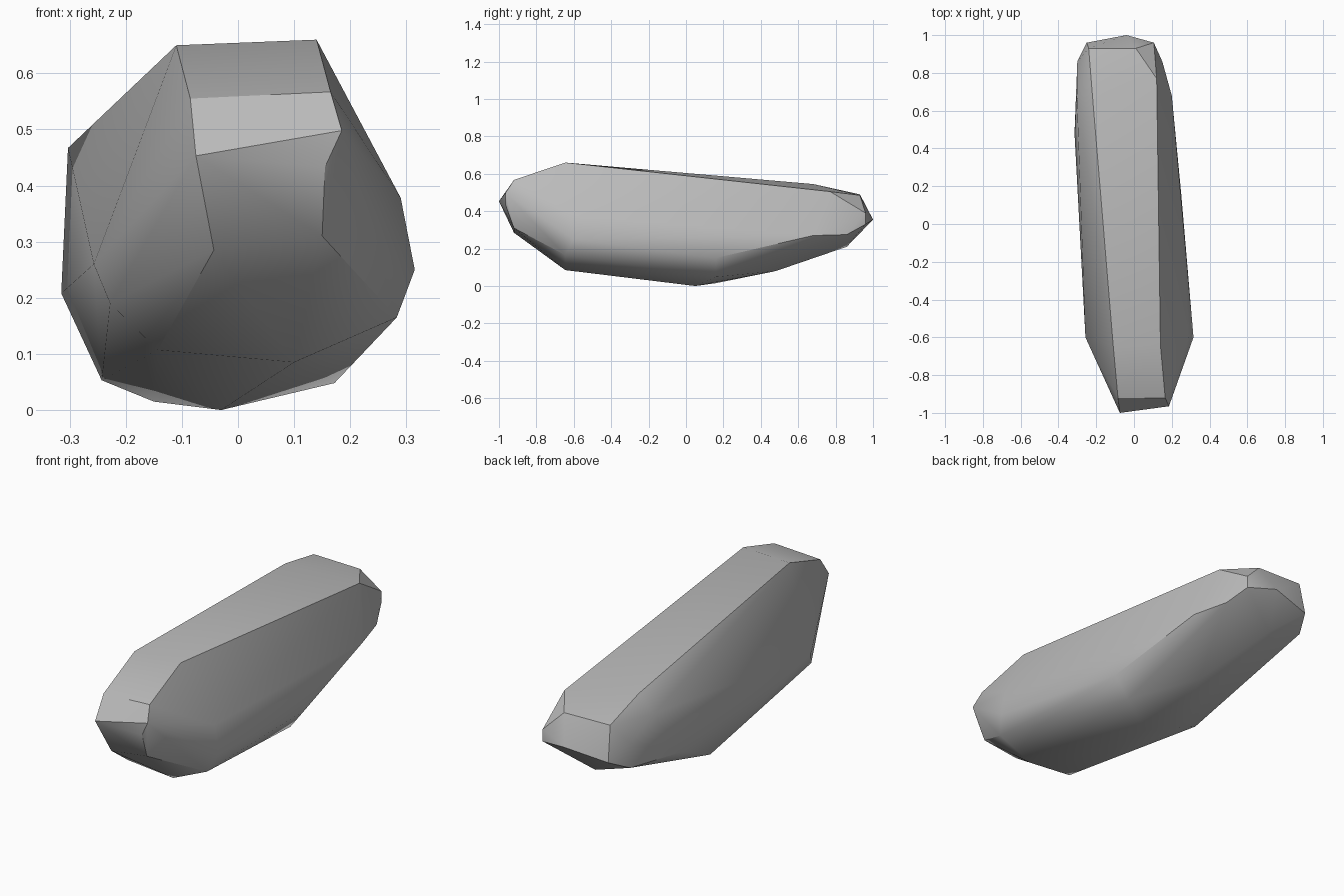
import bpy
import bmesh
import math

default_cube = bpy.data.objects.get("Cube")
if default_cube:
    bpy.data.objects.remove(default_cube, do_unlink=True)


def make_material(name, color):
    material = bpy.data.materials.new(name)
    material.use_nodes = True
    material.diffuse_color = color
    shader = next(n for n in material.node_tree.nodes if n.type == "BSDF_PRINCIPLED")
    shader.inputs["Base Color"].default_value = color
    return material


def wrap_sections(name, sections, material, sharp_angle):
    """Wrap a tight faceted skin around cross-sections given as depth: [(x, z), ...]."""
    bm = bmesh.new()
    for y, corners in sections.items():
        for x, z in corners:
            bm.verts.new((x, y, z))
    hull = bmesh.ops.convex_hull(bm, input=bm.verts[:])
    inner = {v for v in hull["geom_interior"] if isinstance(v, bmesh.types.BMVert)}
    bmesh.ops.delete(bm, geom=list(inner), context="VERTS")
    # Merge almost coplanar triangles into broad chipped facets
    bmesh.ops.dissolve_limit(bm, angle_limit=math.radians(2),
                             verts=bm.verts[:], edges=bm.edges[:])
    bmesh.ops.recalc_face_normals(bm, faces=bm.faces[:])
    mesh = bpy.data.meshes.new(name)
    bm.to_mesh(mesh)
    bm.free()
    mesh.materials.append(material)
    obj = bpy.data.objects.new(name, mesh)
    bpy.context.collection.objects.link(obj)
    bpy.ops.object.select_all(action="DESELECT")
    obj.select_set(True)
    bpy.context.view_layer.objects.active = obj
    bpy.ops.object.shade_smooth_by_angle(angle=math.radians(sharp_angle))
    return obj


stone_grey = make_material("stone grey", (0.5, 0.5, 0.5, 1))

# Blunt nose at the front, keel under the middle, low tapered tail at the back
nose = {
    -1: [(-.075, .453)],
    -.965: [(.155, .433), (.185, .498)],
    -.92: [(-.085, .555), (.165, .567), (-.043, .285), (.15, .31)],
}
shoulder = {
    -.645: [(-.11, .65), (.14, .66), (.283, .165), (-.143, .107), (.1, .085), (-.228, .19)],
    -.6: [(.315, .25), (.29, .378), (-.257, .26)],
}
keel = {
    .05: [(-.03, 0)],
    .16: [(-.243, .053), (-.15, .015), (.25, .15), (.172, .048)],
    .48: [(-.315, .208), (0, .08)],
}
tail = {
    .68: [(-.303, .467), (-.22, .545), (.2, .27)],
    .77: [(.12, .505)],
    .86: [(-.3, .39), (-.3, .27), (-.11, .21), (.15, .275)],
    .93: [(-.24, .49), (.01, .485)],
    .96: [(.105, .39), (-.25, .32), (.105, .33)],
    1: [(-.04, .355)],
}
wrap_sections("boulder", {**nose, **shoulder, **keel, **tail}, stone_grey, 30)
